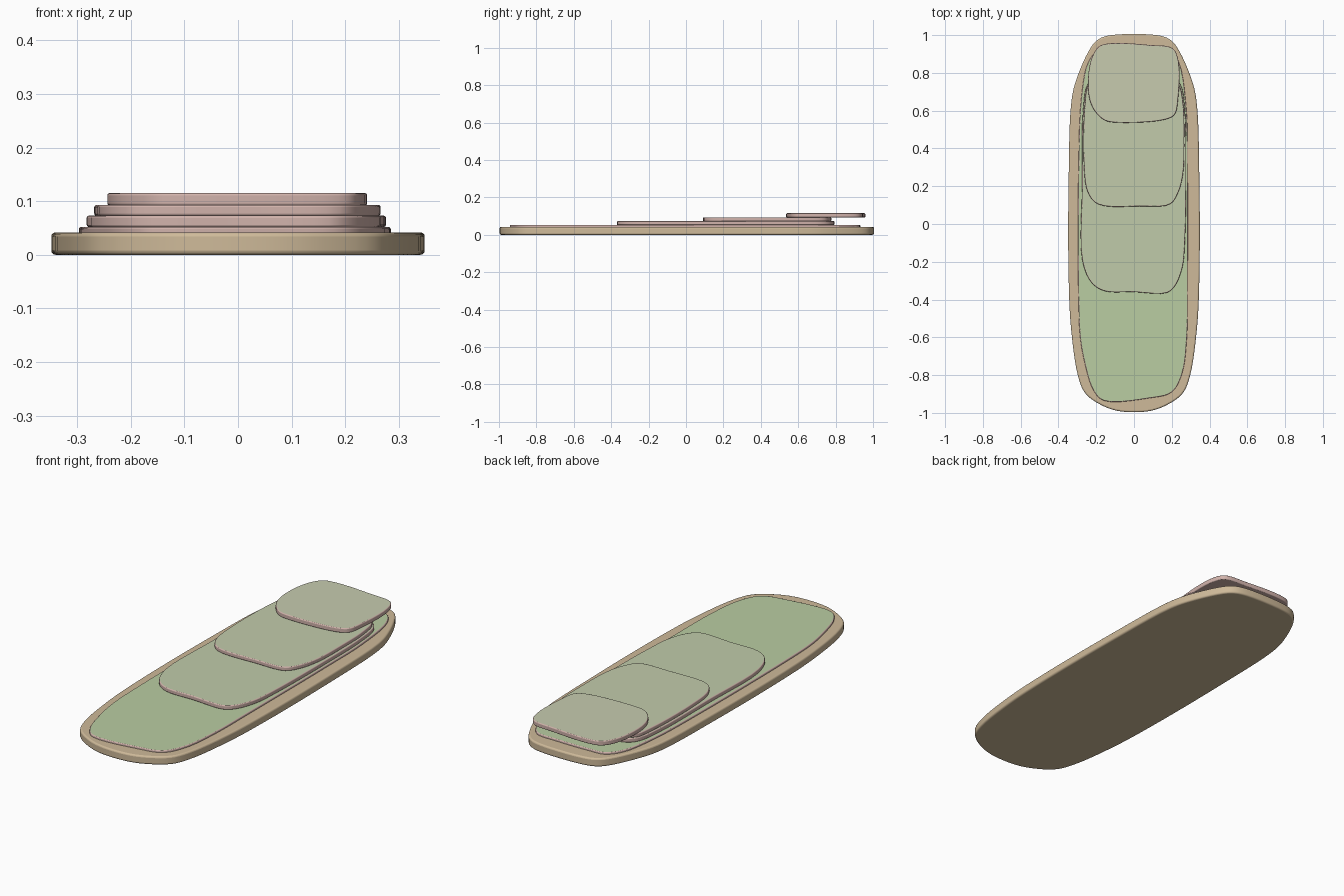
import bpy, bmesh
from mathutils import Vector

if "Cube" in bpy.data.objects:
    bpy.data.objects.remove(bpy.data.objects["Cube"])


def material(name, col):
    m = bpy.data.materials.new(name)
    m.diffuse_color = (*col, 1)
    m.use_nodes = True
    m.node_tree.nodes["Principled BSDF"].inputs["Base Color"].default_value = m.diffuse_color
    return m


def smooth_loop(pts, n=5):
    # closed centripetal spline through the outline points
    p = [Vector(q) for q in pts]
    out = []
    for i in range(len(p)):
        a, b, c, d = (p[(i + k) % len(p)] for k in (-1, 0, 1, 2))
        t1 = (b - a).length ** 0.5
        t2 = t1 + (c - b).length ** 0.5
        t3 = t2 + (d - c).length ** 0.5
        for s in range(n):
            t = t1 + (t2 - t1) * s / n
            a1 = a.lerp(b, t / t1)
            a2 = b.lerp(c, (t - t1) / (t2 - t1))
            a3 = c.lerp(d, (t - t2) / (t3 - t2))
            b1 = a1.lerp(a2, t / t2)
            b2 = a2.lerp(a3, (t - t1) / (t3 - t1))
            out.append(b1.lerp(b2, (t - t1) / (t2 - t1)))
    return out


def slab(name, pts, z0, z1, bevel, side, top):
    bm = bmesh.new()
    face = bm.faces.new([bm.verts.new((q.x, q.y, z0)) for q in smooth_loop(pts)])
    new = bmesh.ops.extrude_face_region(bm, geom=[face])["geom"]
    bmesh.ops.translate(bm, vec=(0, 0, z1 - z0),
                        verts=[v for v in new if isinstance(v, bmesh.types.BMVert)])
    if not any(f.normal.z < -0.5 for f in bm.faces):
        bm.faces.ensure_lookup_table()
    bmesh.ops.recalc_face_normals(bm, faces=bm.faces)
    for f in bm.faces:
        f.material_index = 1 if f.normal.z > 0.5 else 0
    me = bpy.data.meshes.new(name)
    bm.to_mesh(me)
    bm.free()
    me.materials.append(side)
    me.materials.append(top)
    ob = bpy.data.objects.new(name, me)
    bpy.context.collection.objects.link(ob)
    b = ob.modifiers.new("rim", 'BEVEL')
    b.width, b.segments, b.limit_method, b.angle_limit = bevel, 3, 'ANGLE', 1.0
    b.material = 0
    bpy.ops.object.select_all(action='DESELECT')
    ob.select_set(True)
    bpy.context.view_layer.objects.active = ob
    bpy.ops.object.shade_smooth_by_angle(angle=0.7)


wood = material("wood", (0.62, 0.49, 0.32))
pink = material("pink", (0.64, 0.45, 0.41))
greens = [material("green_%d" % i, c) for i, c in enumerate(
    [(0.49, 0.61, 0.36), (0.53, 0.60, 0.40), (0.54, 0.60, 0.41), (0.57, 0.60, 0.43)])]

# wooden board, half outline mirrored in x
half = [(0.07, -0.992), (0.16, -0.965), (0.255, -0.90), (0.295, -0.81), (0.333, -0.555),
        (0.346, -0.29), (0.346, 0.24), (0.33, 0.66), (0.30, 0.78), (0.225, 0.94),
        (0.185, 0.98), (0.12, 1.0)]
board = half + [(-x, y) for x, y in reversed(half)]
slab("board", board, 0, 0.042, 0.008, wood, wood)

# overlapping leaf-like layers, each shorter and higher than the one below
layers = [
    ("bottom_layer", 0.031, 0.052,
     [(-0.16, -0.935), (0.08, -0.922), (0.2, -0.89), (0.255, -0.79), (0.28, -0.6),
      (0.284, -0.3), (0.284, 0.3), (0.278, 0.6), (0.24, 0.85), (0.19, 0.92), (0.08, 0.93),
      (-0.1, 0.93), (-0.19, 0.92), (-0.245, 0.85), (-0.28, 0.66), (-0.294, 0.3),
      (-0.294, -0.4), (-0.285, -0.6), (-0.26, -0.74), (-0.215, -0.88)]),
    ("second_layer", 0.052, 0.073,
     [(-0.155, -0.355), (0.0, -0.36), (0.17, -0.365), (0.215, -0.33), (0.256, -0.23),
      (0.27, -0.08), (0.276, 0.3), (0.27, 0.6), (0.245, 0.74), (0.19, 0.785), (0.0, 0.79),
      (-0.19, 0.785), (-0.245, 0.74), (-0.27, 0.6), (-0.275, 0.2), (-0.274, -0.19),
      (-0.225, -0.31)]),
    ("third_layer", 0.073, 0.093,
     [(-0.19, 0.105), (0.03, 0.094), (0.19, 0.105), (0.235, 0.17), (0.26, 0.27),
      (0.266, 0.45), (0.26, 0.64), (0.235, 0.74), (0.18, 0.77), (0.0, 0.775),
      (-0.18, 0.77), (-0.24, 0.74), (-0.26, 0.64), (-0.266, 0.33), (-0.245, 0.17)]),
    ("top_layer", 0.092, 0.115,
     [(-0.156, 0.55), (-0.09, 0.537), (0.16, 0.552), (0.215, 0.58), (0.233, 0.66),
      (0.236, 0.86), (0.205, 0.93), (0.08, 0.948), (-0.12, 0.957), (-0.185, 0.94),
      (-0.23, 0.86), (-0.242, 0.70), (-0.215, 0.61)]),
]
for (name, z0, z1, pts), green in zip(layers, greens):
    slab(name, pts, z0, z1, 0.004, pink, green)
